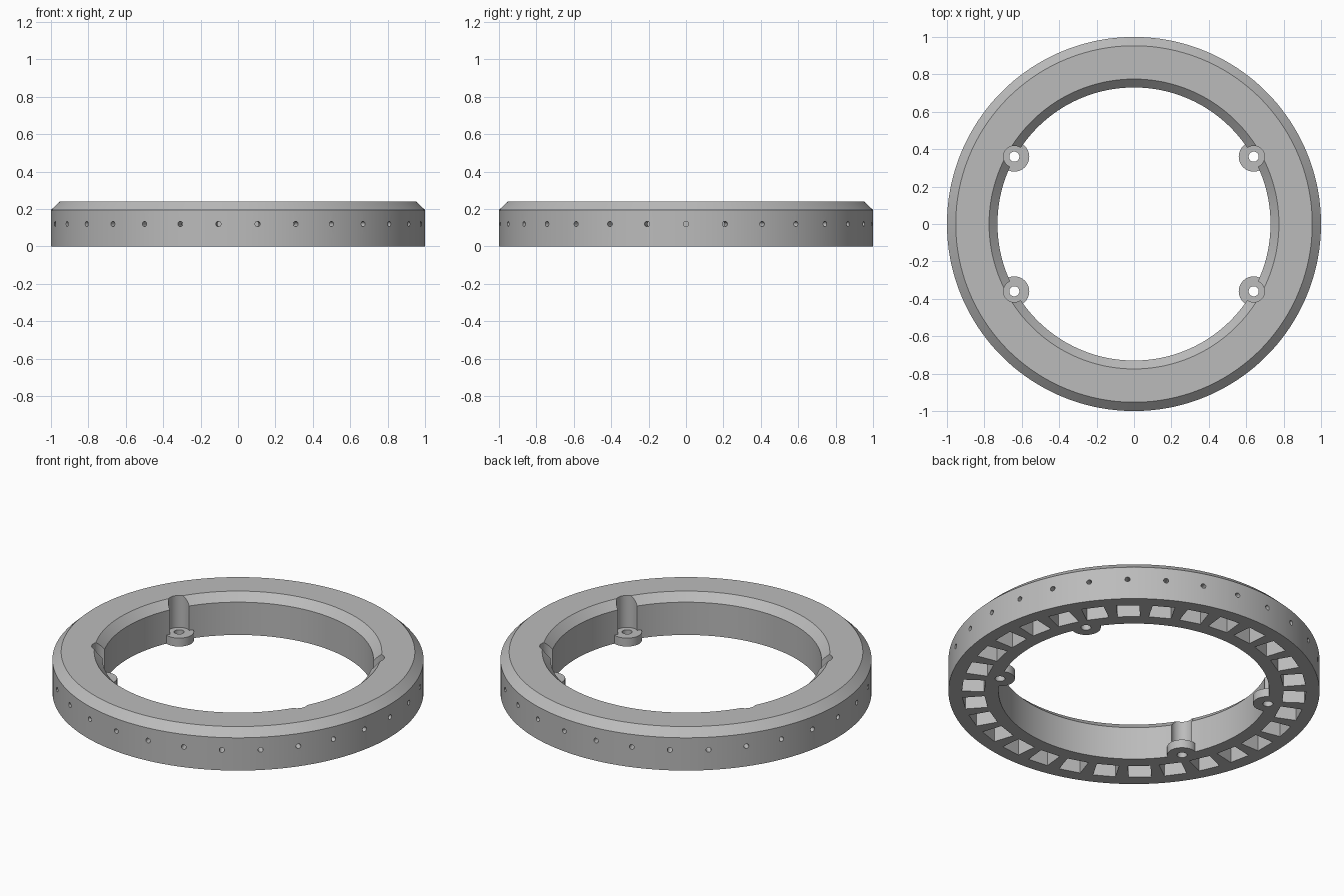
import bpy, bmesh, math
from mathutils import Matrix

if "Cube" in bpy.data.objects:
    bpy.data.objects.remove(bpy.data.objects["Cube"])

grey = bpy.data.materials.new("plain_grey")
grey.diffuse_color = (0.5, 0.5, 0.5, 1)
grey.use_nodes = True
grey.node_tree.nodes["Principled BSDF"].inputs["Base Color"].default_value = grey.diffuse_color


def make(name, bm):
    """Turn a bmesh into a grey object."""
    bmesh.ops.recalc_face_normals(bm, faces=bm.faces)
    me = bpy.data.meshes.new(name)
    bm.to_mesh(me)
    bm.free()
    me.materials.append(grey)
    ob = bpy.data.objects.new(name, me)
    bpy.context.collection.objects.link(ob)
    return ob


def cylinder(bm, r, length, matrix, n=40):
    bmesh.ops.create_cone(bm, cap_ends=True, segments=n, radius1=r, radius2=r,
                          depth=length, matrix=matrix)


def lug_cylinders(name, r, z0, z1):
    """One upright cylinder at each of the four screw positions."""
    bm = bmesh.new()
    for sx in (-1, 1):
        for sy in (-1, 1):
            cylinder(bm, r, z1 - z0, Matrix.Translation((sx * 0.64, sy * 0.36, (z0 + z1) / 2)))
    return make(name, bm)


def combine(target, tool, operation):
    mod = target.modifiers.new("cut", 'BOOLEAN')
    mod.operation, mod.solver, mod.object = operation, 'EXACT', tool
    bpy.context.view_layer.objects.active = target
    bpy.ops.object.modifier_apply(modifier=mod.name)
    bpy.data.objects.remove(tool, do_unlink=True)


# Ring body: lathed section with both top edges chamfered
section = [(0.73, 0), (1, 0), (1, 0.195), (0.953, 0.24), (0.775, 0.24), (0.73, 0.195)]
N = 180
bm = bmesh.new()
loops = [[bm.verts.new((r * math.cos(2 * math.pi * i / N), r * math.sin(2 * math.pi * i / N), z))
          for r, z in section] for i in range(N)]
for i in range(N):
    a, b = loops[i], loops[(i + 1) % N]
    for j in range(len(section)):
        k = (j + 1) % len(section)
        bm.faces.new((a[j], b[j], b[k], a[k]))
ring = make("ring_body", bm)

# Screw lugs, the grooves above them and their screw holes
combine(ring, lug_cylinders("screw_lugs", 0.08, 0, 0.05), 'UNION')
combine(ring, lug_cylinders("lug_grooves", 0.058, 0.05, 0.4), 'DIFFERENCE')
combine(ring, lug_cylinders("screw_holes", 0.027, -0.1, 0.1), 'DIFFERENCE')

# Thirty pockets open at the bottom, each with a small radial hole to the outside
pockets, holes = bmesh.new(), bmesh.new()
for i in range(30):
    turn = Matrix.Rotation(math.radians(12 * i), 4, 'Z')
    bmesh.ops.create_cube(pockets, size=1, matrix=turn @ Matrix.Translation((0.865, 0, 0.05))
                          @ Matrix.Diagonal((0.12, 0.122, 0.3, 1)))
    cylinder(holes, 0.014, 0.2, turn @ Matrix.Translation((0.97, 0, 0.12))
             @ Matrix.Rotation(math.pi / 2, 4, 'Y'), 16)
combine(ring, make("pockets", pockets), 'DIFFERENCE')
combine(ring, make("vent_holes", holes), 'DIFFERENCE')

# Smooth round walls, crisp edges
bpy.ops.object.select_all(action='DESELECT')
ring.select_set(True)
bpy.context.view_layer.objects.active = ring
bpy.ops.object.shade_smooth_by_angle(angle=math.radians(30))
